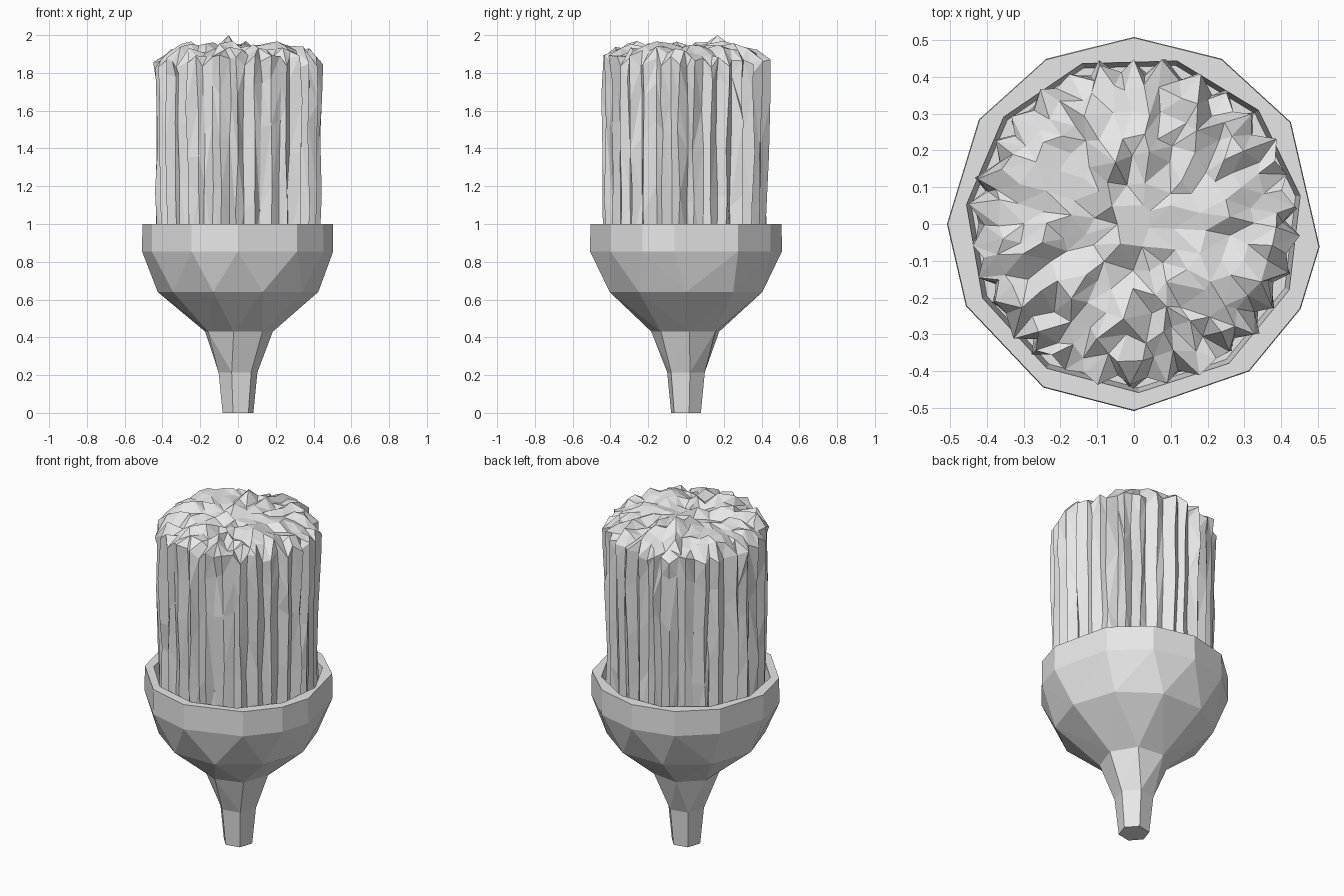
import bpy, bmesh, math, random

if "Cube" in bpy.data.objects:
    bpy.data.objects.remove(bpy.data.objects["Cube"])

random.seed(7)

grey = bpy.data.materials.new("plain_grey")
grey.diffuse_color = (0.8, 0.8, 0.8, 1)
grey.use_nodes = True
grey.node_tree.nodes["Principled BSDF"].inputs["Base Color"].default_value = grey.diffuse_color


def ring(bm, angles, radii, heights):
    """Ring of vertices stored with their (ascending) angles."""
    return [(a, bm.verts.new((r * math.cos(a), r * math.sin(a), z)))
            for a, r, z in zip(angles, radii, heights)]


def even(n, r, z, start=0.0):
    """Angles, radii and heights of a regular ring."""
    step = 2 * math.pi / n
    return [start + i * step for i in range(n)], [r] * n, [z] * n


def zip_rings(bm, low, high):
    """Triangulate the band between two rings of any vertex counts."""
    turn = 2 * math.pi
    k = min(range(len(high)), key=lambda i: abs(math.remainder(high[i][0] - low[0][0], turn)))
    shift = low[0][0] + math.remainder(high[k][0] - low[0][0], turn) - high[k][0]
    high = ([(a + shift, v) for a, v in high[k:]]
            + [(a + shift + turn, v) for a, v in high[:k]])
    lo = low + [(low[0][0] + turn, low[0][1])]
    hi = high + [(high[0][0] + turn, high[0][1])]
    i = j = 0
    while i < len(lo) - 1 or j < len(hi) - 1:
        step_low = j == len(hi) - 1 or (
            i < len(lo) - 1 and lo[i + 1][0] + lo[i][0] <= hi[j + 1][0] + hi[j][0])
        if step_low:
            bm.faces.new((lo[i][1], lo[i + 1][1], hi[j][1]))
            i += 1
        else:
            bm.faces.new((lo[i][1], hi[j + 1][1], hi[j][1]))
            j += 1


def finish(bm, name):
    bmesh.ops.recalc_face_normals(bm, faces=bm.faces[:])
    mesh = bpy.data.meshes.new(name)
    bm.to_mesh(mesh)
    bm.free()
    mesh.materials.append(grey)
    obj = bpy.data.objects.new(name, mesh)
    bpy.context.collection.objects.link(obj)
    return obj


# Handle: faceted stem swelling into a hollow cup
rim = [math.radians(a) for a in (-27, 7 - 14, 33, 62, 90, 118, 146, 180, 206, 241, 270, 308)]
bm = bmesh.new()
n = len(rim)
rings = [
    ring(bm, *even(6, 0.083, 0.0, 0.2)),
    ring(bm, *even(6, 0.105, 0.215, 0.2)),
    ring(bm, *even(7, 0.185, 0.43, 0.1)),
    ring(bm, *even(10, 0.425, 0.64, 0.0)),
    ring(bm, rim, [0.508] * n, [0.855] * n),
    ring(bm, rim, [0.506] * n, [1.0] * n),
    ring(bm, *even(11, 0.458, 1.0, 0.17)),
    ring(bm, *even(11, 0.445, 0.87, 0.17)),
]
for a, b in zip(rings, rings[1:]):
    zip_rings(bm, a, b)
bm.faces.new([v for _, v in rings[0]])
bm.faces.new([v for _, v in rings[-1]])
finish(bm, "handle")

# Bristles: ridged bundle of long columns
bm = bmesh.new()
cols = 60
step = 2 * math.pi / cols
offset = [random.uniform(0.0, 0.012) if i % 2 else random.uniform(-0.035, -0.015)
          for i in range(cols)]
lean = [random.uniform(-0.3, 0.3) for _ in range(cols)]
rings = []
for z in (0.87, 1.15, 1.45, 1.7, 1.86):
    top = z > 1.8
    angles = [(i + lean[i] + random.uniform(-0.17, 0.17)) * step for i in range(cols)]
    radii = [0.425 + 0.012 * (z - 0.87) + offset[i] + random.uniform(-0.01, 0.01)
             for i in range(cols)]
    jag = 0.035 if top else (0.1 if z > 1 else 0)
    heights = [z + random.uniform(-jag, jag) for _ in range(cols)]
    rings.append(ring(bm, angles, radii, heights))
base = rings[0]

# Bristle tips: rough, slightly domed crown
tips = []
for count, r, z in ((50, 0.375, 1.905), (38, 0.315, 1.925), (30, 0.25, 1.935),
                    (22, 0.185, 1.945), (15, 0.12, 1.935), (7, 0.06, 1.93)):
    w = 2 * math.pi / count
    start = random.uniform(0, w)
    angles = [start + (i + random.uniform(-0.3, 0.3)) * w for i in range(count)]
    radii = [r + random.uniform(-0.018, 0.018) for _ in range(count)]
    heights = [z + random.uniform(-0.036, 0.036) for _ in range(count)]
    tips.append(ring(bm, angles, radii, heights))
rings += tips
for a, b in zip(rings, rings[1:]):
    zip_rings(bm, a, b)
bm.faces.new([v for _, v in rings[-1]])
bm.faces.new([v for _, v in base])
max(bm.verts, key=lambda v: v.co.z).co.z = 2.0
finish(bm, "bristles")
